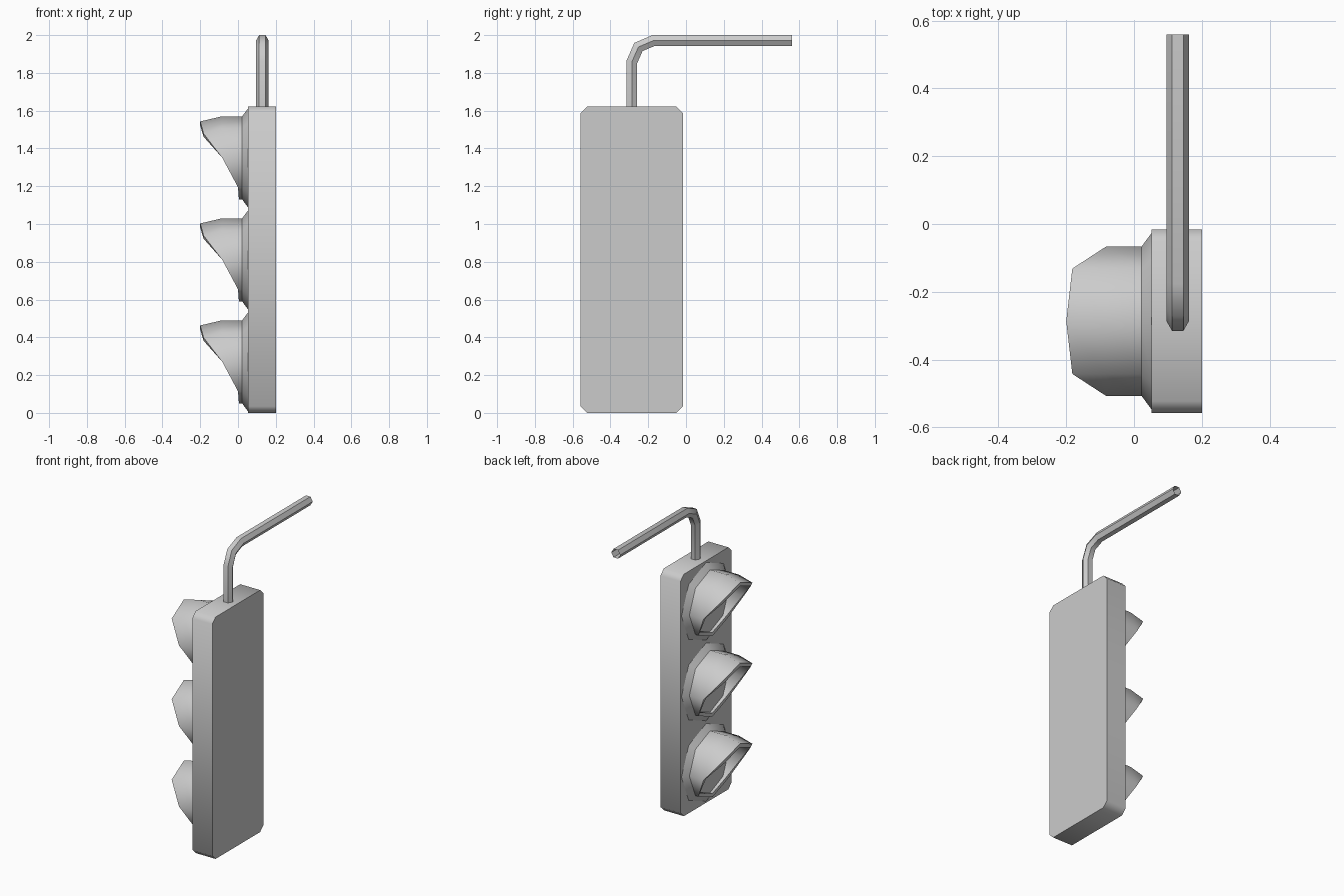
import bpy, bmesh, math
from mathutils import Vector

if "Cube" in bpy.data.objects:
    bpy.data.objects.remove(bpy.data.objects["Cube"])

CY = -0.287                      # centre line of the signal head
HEIGHT = 1.622


def finish(obj):
    bpy.ops.object.select_all(action='DESELECT')
    obj.select_set(True)
    bpy.context.view_layer.objects.active = obj
    bpy.ops.object.shade_smooth_by_angle(angle=math.radians(50))


def loft(name, rings):
    """Skin closed rings of points in order, leaving the ends open."""
    bm = bmesh.new()
    loops = [[bm.verts.new(p) for p in ring] for ring in rings]
    for a, b in zip(loops, loops[1:]):
        n = len(a)
        for i in range(n):
            j = (i + 1) % n
            bm.faces.new((a[i], a[j], b[j], b[i]))
    bmesh.ops.remove_doubles(bm, verts=bm.verts, dist=0.0005)
    bmesh.ops.recalc_face_normals(bm, faces=bm.faces)
    mesh = bpy.data.meshes.new(name)
    bm.to_mesh(mesh)
    bm.free()
    obj = bpy.data.objects.new(name, mesh)
    bpy.context.collection.objects.link(obj)
    finish(obj)
    return obj


# Housing: box with the four edges along x chamfered
bpy.ops.mesh.primitive_cube_add(size=1, location=(0.126, CY, HEIGHT / 2))
housing = bpy.context.object
housing.name = "signal_housing"
housing.scale = (0.148, 0.542, HEIGHT)
bpy.ops.object.transform_apply(location=False, scale=True)
bm = bmesh.new()
bm.from_mesh(housing.data)
edges = [e for e in bm.edges
         if abs(e.verts[0].co.x - e.verts[1].co.x) > 0.1]
bmesh.ops.bevel(bm, geom=edges, offset=0.035, segments=1, affect='EDGES')
bm.to_mesh(housing.data)
bm.free()
finish(housing)

# Visor rim: x position of each octagon corner, clockwise from the top
RIM_X = [-0.2, -0.182, -0.083, 0.0, 0.005, 0.0, -0.083, -0.182]


def octagon(cz, radius, xs, drop=0.0):
    ring = []
    for i in range(8):
        a = math.tau * i / 8
        low = drop if xs[i] < -0.1 else 0.0
        ring.append((xs[i], CY + radius * math.sin(a),
                     cz + radius * math.cos(a) - low))
    return ring


mid_x = [max(x, -0.085) for x in RIM_X]
for k, cz in enumerate((0.27, 0.81, 1.35)):
    # Flange, outer hood, slanted rim and inner hood
    loft(f"visor_{k + 1}", [
        octagon(cz, 0.262, [0.053] * 8),
        octagon(cz, 0.22, [0.022] * 8),
        octagon(cz, 0.22, mid_x),
        octagon(cz, 0.22, RIM_X, 0.027),
        octagon(cz, 0.196, RIM_X, 0.027),
        octagon(cz, 0.196, mid_x),
        octagon(cz, 0.196, [0.024] * 8),
    ])
    # Flat lens at the back of the hood
    bpy.ops.mesh.primitive_circle_add(
        vertices=8, radius=0.196, fill_type='NGON',
        location=(0.024, CY, cz), rotation=(0, -math.pi / 2, 0))
    bpy.context.object.name = f"lens_{k + 1}"

# Hexagonal mounting pipe with mitred bends, open at the far end
path = [Vector((0.129, y, z)) for y, z in
        ((CY, 1.6), (CY, 1.857), (-0.252, 1.937), (-0.17, 1.972), (0.56, 1.972))]
rings = []
for i, p in enumerate(path):
    t_in = (p - path[max(i - 1, 0)]).normalized()
    t_out = (path[min(i + 1, len(path) - 1)] - p).normalized()
    t = (t_in + t_out).normalized()
    side = Vector((1, 0, 0))
    up = side.cross(t) / t.dot(t_out if t_out.length else t_in)
    rings.append([p + 0.033 * (math.cos(a) * side + math.sin(a) * up)
                  for a in (math.tau * s / 6 for s in range(6))])
pipe = loft("mounting_pipe", rings)
bpy.ops.object.shade_smooth_by_angle(angle=math.radians(65))
